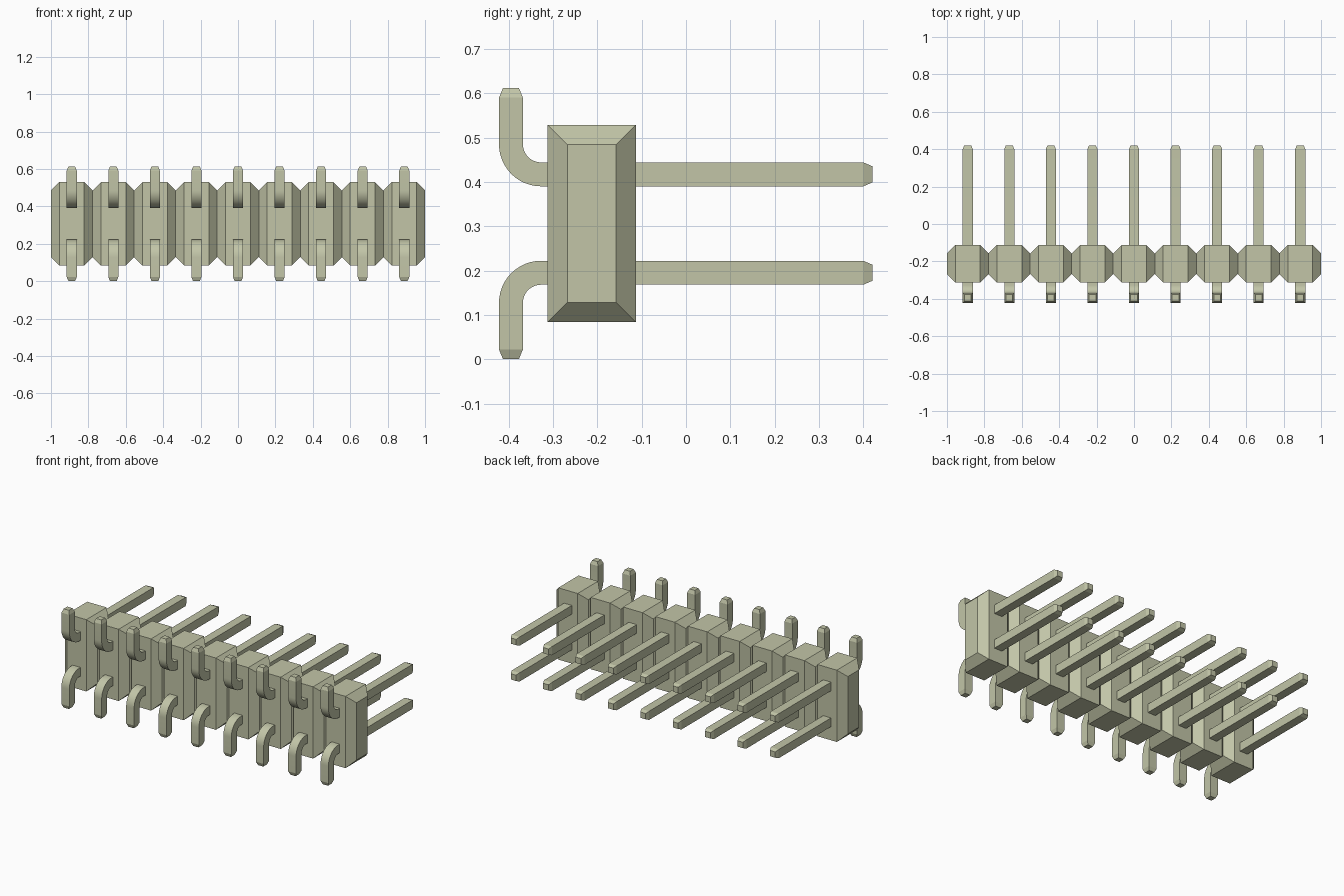
import bpy, bmesh, math
from mathutils import Vector

if "Cube" in bpy.data.objects:
    bpy.data.objects.remove(bpy.data.objects["Cube"], do_unlink=True)

COUNT = 9
PITCH = 2 / COUNT
BODY_Y, BODY_Z = -0.2125, 0.3065     # centre of the housing
HALF_Y, HALF_Z = 0.0995, 0.2225      # half size of the housing
CHAMFER = 0.0445
PIN = 0.027                          # half thickness of a pin
TIP = 0.018                          # half thickness at a pin's end

mat = bpy.data.materials.new("pale olive grey")
colour = (0.54, 0.56, 0.39, 1)
mat.diffuse_color = colour
mat.use_nodes = True
mat.node_tree.nodes["Principled BSDF"].inputs["Base Color"].default_value = colour


def loft(name, rings):
    """Skin a list of four-cornered rings and cap both ends."""
    bm = bmesh.new()
    loops = [[bm.verts.new(p) for p in ring] for ring in rings]
    for a, b in zip(loops, loops[1:]):
        for i in range(4):
            j = (i + 1) % 4
            bm.faces.new((a[i], a[j], b[j], b[i]))
    bm.faces.new(loops[0])
    bm.faces.new(loops[-1])
    bmesh.ops.recalc_face_normals(bm, faces=bm.faces)
    mesh = bpy.data.meshes.new(name)
    bm.to_mesh(mesh)
    bm.free()
    mesh.materials.append(mat)
    obj = bpy.data.objects.new(name, mesh)
    bpy.context.collection.objects.link(obj)
    return obj


# Housing: a row of blocks chamfered where they meet
def body_ring(x, inset):
    hy, hz = HALF_Y - inset, HALF_Z - inset
    return [(x, BODY_Y + sy * hy, BODY_Z + sz * hz)
            for sy, sz in ((-1, -1), (1, -1), (1, 1), (-1, 1))]


rings = [body_ring(-1, CHAMFER)]
for n in range(COUNT):
    x0 = -1 + n * PITCH
    rings += [body_ring(x0 + CHAMFER, 0),
              body_ring(x0 + PITCH - CHAMFER, 0),
              body_ring(x0 + PITCH, CHAMFER)]
loft("housing", rings)


# Pins: square bars with a rounded elbow and tapered ends
def pin_rings(z, side):
    radius, cy = 0.068, -0.327
    leg_end = 0.6125 if side > 0 else 0.0005
    cz = z + side * radius
    # Each station: y, z, direction angle along the path, half thickness
    path = [(0.421, z, 0, TIP), (0.40, z, 0, PIN)]
    steps = 12
    for i in range(steps + 1):
        a = math.pi / 2 * i / steps
        path.append((cy - radius * math.sin(a),
                     cz - side * radius * math.cos(a), a, PIN))
    y = cy - radius
    path += [(y, leg_end - side * 0.022, math.pi / 2, PIN),
             (y, leg_end, math.pi / 2, TIP)]
    out = []
    for y, pz, a, h in path:
        centre = Vector((0, y, pz))
        across = Vector((0, math.sin(a), side * math.cos(a)))
        out.append([centre + Vector((sx * h, 0, 0)) + across * (sn * h)
                    for sx, sn in ((-1, -1), (1, -1), (1, 1), (-1, 1))])
    return out


for row, z, side in (("upper", 0.4175, 1), ("lower", 0.1955, -1)):
    first = loft(f"{row}_pin_1", pin_rings(z, side))
    bpy.ops.object.select_all(action='DESELECT')
    first.select_set(True)
    bpy.context.view_layer.objects.active = first
    bpy.ops.object.shade_smooth_by_angle(angle=math.radians(15))
    first.location.x = -1 + PITCH / 2
    for n in range(1, COUNT):
        pin = first.copy()
        pin.name = f"{row}_pin_{n + 1}"
        pin.location.x = -1 + (n + 0.5) * PITCH
        bpy.context.collection.objects.link(pin)
